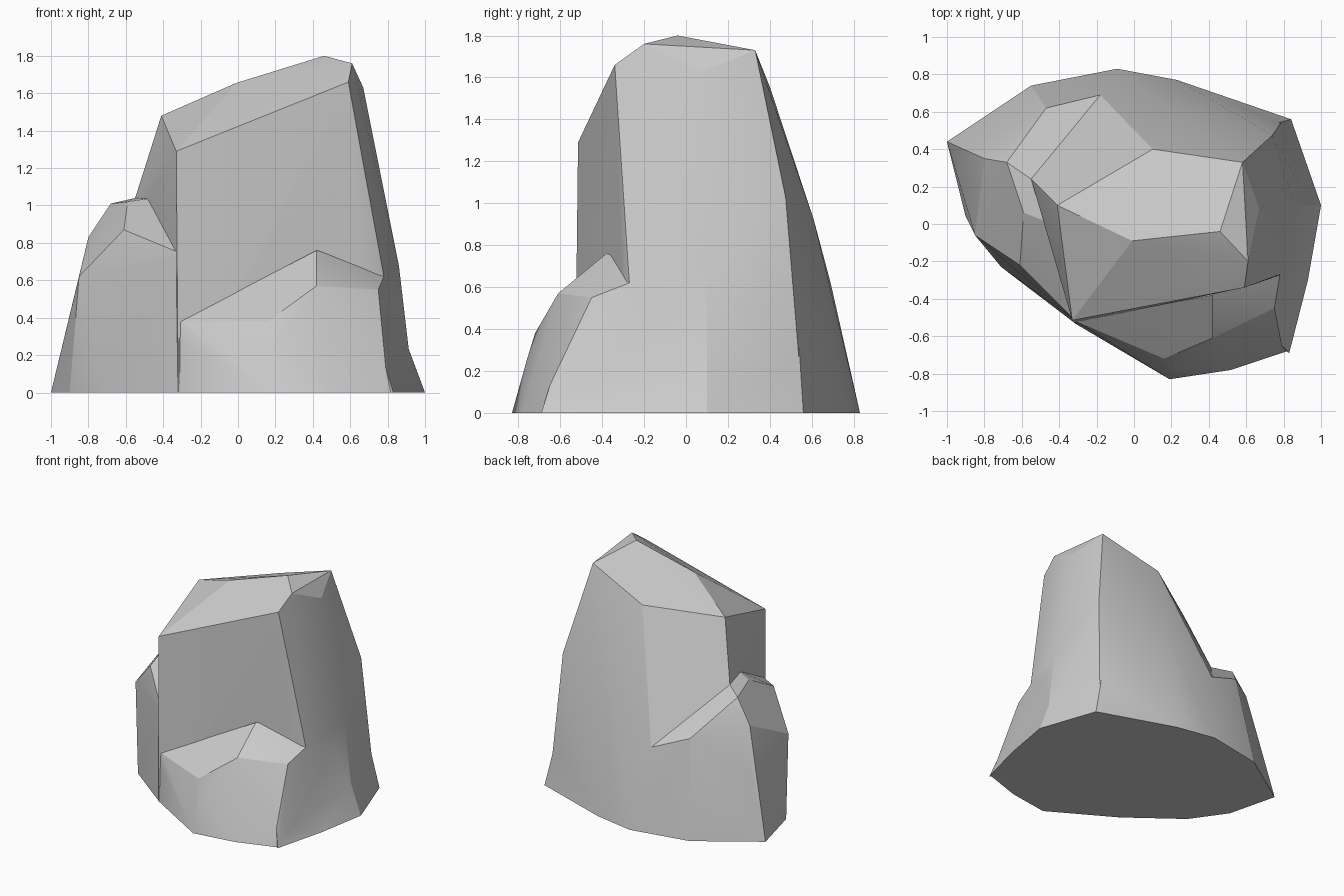
import bpy, bmesh, math


def hull(name, pts):
    """Convex faceted stone chunk around a few corner points."""
    bm = bmesh.new()
    for p in pts:
        bm.verts.new(p)
    res = bmesh.ops.convex_hull(bm, input=bm.verts)
    inner = [v for v in bm.verts if not v.link_faces]
    bmesh.ops.delete(bm, geom=inner, context='VERTS')
    bmesh.ops.recalc_face_normals(bm, faces=bm.faces)
    me = bpy.data.meshes.new(name)
    bm.to_mesh(me)
    bm.free()
    ob = bpy.data.objects.new(name, me)
    bpy.context.collection.objects.link(ob)
    return ob


# Tall main block: sloping crown, then waist corners, then footprint
main = hull("boulder", [
    (-.41, .10, 1.48), (-.01, -.09, 1.655), (.46, -.04, 1.80), (.58, .33, 1.73),
    (.10, .40, 1.555), (.61, -.20, 1.76), (.59, -.34, 1.66), (.67, .08, 1.63),
    (-.33, -.515, 1.29),
    (-.55, .24, 1.04), (-.18, .69, .62), (.74, .475, 1.03), (.20, .61, .92),
    (.78, -.27, .62), (.86, .10, .68), (.91, .10, .24), (.77, .54, .31),
    (-.32, -.52, .40),
    (-.32, -.53, 0), (.85, -.25, 0), (.94, .10, 0), (.80, .56, 0),
    (.23, .77, 0), (-.09, .83, 0), (-.50, .70, 0)])

# Lower shoulder on the left
shoulder = hull("left_shoulder", [
    (-.46, .01, 1.04), (-.55, .24, 1.04), (-.59, .06, 1.02), (-.68, .33, 1.01),
    (-.80, .35, .83), (-.61, -.22, .87), (-.85, -.06, .62), (-.85, .42, .48),
    (-.47, .62, .74), (-.18, .69, .62), (-.32, -.51, .75), (-.31, -.52, .40),
    (-1, .44, 0), (-.90, .04, 0), (-.71, -.23, 0), (-.31, -.535, 0),
    (-.55, .74, 0), (-.09, .83, 0), (0, 0, 0), (-.1, .1, .6)])

# Low ledge leaning on the front
ledge = hull("front_ledge", [
    (.05, -.52, .51), (.42, -.38, .76), (.78, -.27, .62), (.75, -.45, .55),
    (.42, -.61, .57), (.16, -.72, .38), (.19, -.76, .25), (-.04, -.60, .32),
    (-.31, -.52, .38), (.79, -.65, .13), (.85, .10, .66), (.91, .10, .24),
    (-.31, -.535, 0), (-.03, -.65, 0), (.19, -.83, 0), (.52, -.78, 0),
    (.82, -.68, 0), (.94, .10, 0), (.3, .1, 0), (.3, .1, .4)])

# Flared foot along the right
foot = hull("right_foot", [
    (1, .10, 0), (.93, -.30, 0), (.83, -.69, 0), (.84, .56, 0), (.23, .77, 0),
    (.91, .10, .24), (.77, .54, .31), (.79, -.65, .13), (.3, -.3, 0),
    (.3, -.3, .1), (.3, .5, .2)])

# Fuse the chunks into one rock
parts = [shoulder, ledge, foot]
for p in parts:
    m = main.modifiers.new("fuse", 'BOOLEAN')
    m.operation = 'UNION'
    m.solver = 'EXACT'
    m.object = p
bpy.context.view_layer.objects.active = main
bpy.ops.object.select_all(action='DESELECT')
main.select_set(True)
for m in list(main.modifiers):
    bpy.ops.object.modifier_apply(modifier=m.name)
for p in parts:
    bpy.data.objects.remove(p)

bpy.ops.object.shade_smooth_by_angle(angle=math.radians(18))
